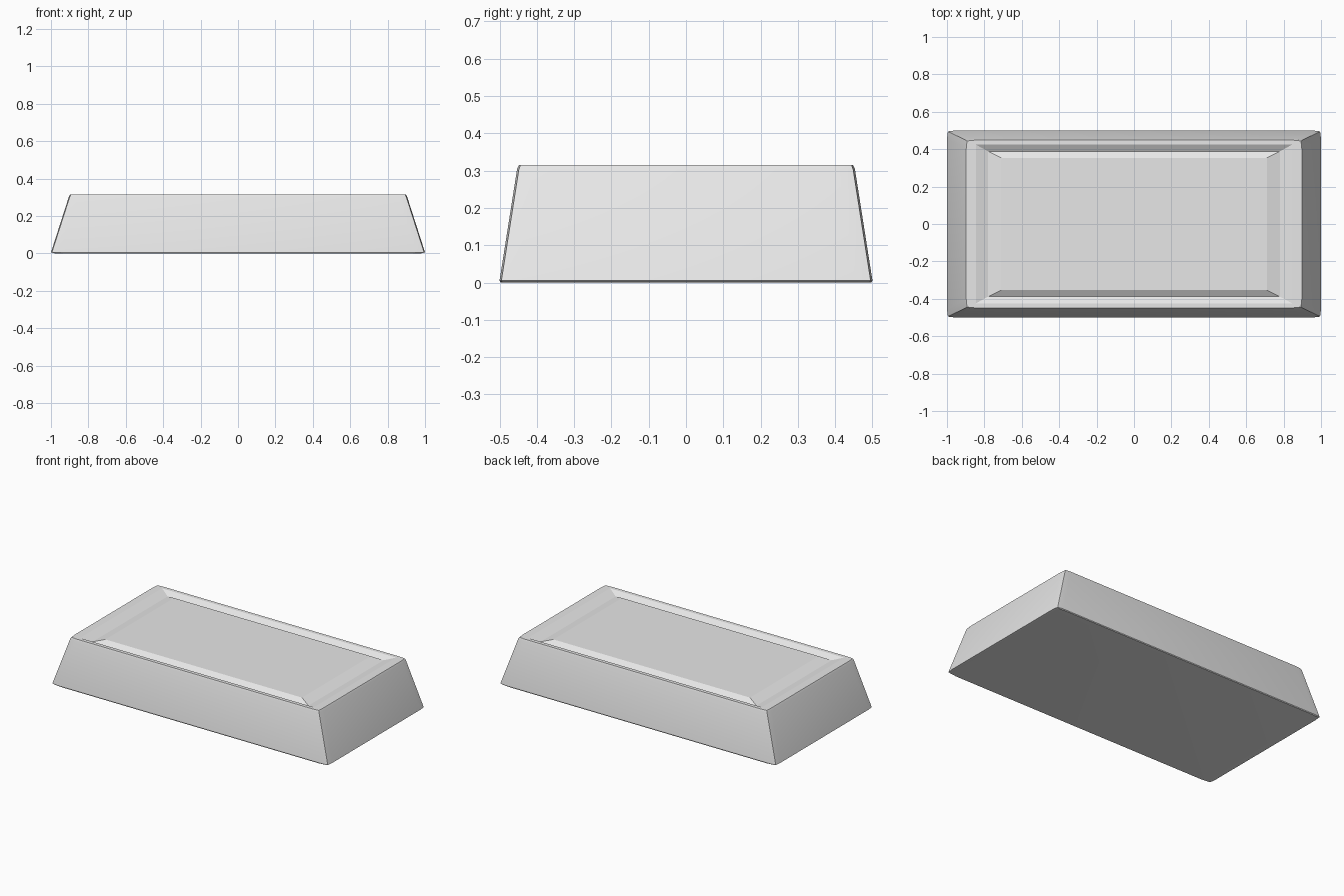
import bpy
import bmesh
import math

cube = bpy.data.objects.get("Cube")
if cube:
    bpy.data.objects.remove(cube, do_unlink=True)

grey = bpy.data.materials.new("light_grey")
grey.use_nodes = True
colour = (0.8, 0.8, 0.8, 1)
grey.diffuse_color = colour
grey.node_tree.nodes["Principled BSDF"].inputs["Base Color"].default_value = colour


def ring(bm, hx, hy, z, run=0.045, dip=0.0):
    """Rectangle with three points per corner; dip eases the corner inwards."""
    corner = [(hx, hy - run), (hx - dip, hy - dip), (hx - run, hy)]
    points = []
    for sx, sy in ((1, 1), (-1, 1), (-1, -1), (1, -1)):
        part = [(sx * x, sy * y) for x, y in corner]
        points += part if sx * sy > 0 else part[::-1]
    return [bm.verts.new((x, y, z)) for x, y in points]


# Tapered bar body with softened edges, then a V groove framing the top panel
H = 0.315
bm = bmesh.new()
rings = [
    ring(bm, 0.978, 0.497, 0, dip=0.005),
    ring(bm, 1.0, 0.5, 0.005, dip=0.005),
    ring(bm, 0.904, 0.453, 0.304, dip=0.005),
    ring(bm, 0.897, 0.448, H, dip=0.004),
    ring(bm, 0.845, 0.424, H),
    ring(bm, 0.78, 0.388, H - 0.021),
    ring(bm, 0.71, 0.354, H),
]
for low, high in zip(rings, rings[1:]):
    n = len(low)
    for i in range(n):
        j = (i + 1) % n
        bm.faces.new((low[i], low[j], high[j], high[i]))

# Underside and top panel
bm.faces.new(rings[0][::-1])
bm.faces.new(rings[-1])
bmesh.ops.recalc_face_normals(bm, faces=bm.faces)

mesh = bpy.data.meshes.new("grooved_bar")
bm.to_mesh(mesh)
bm.free()
mesh.materials.append(grey)
bar = bpy.data.objects.new("grooved_bar", mesh)
bpy.context.collection.objects.link(bar)

bpy.ops.object.select_all(action="DESELECT")
bar.select_set(True)
bpy.context.view_layer.objects.active = bar
bpy.ops.object.shade_smooth_by_angle(angle=math.radians(15))
